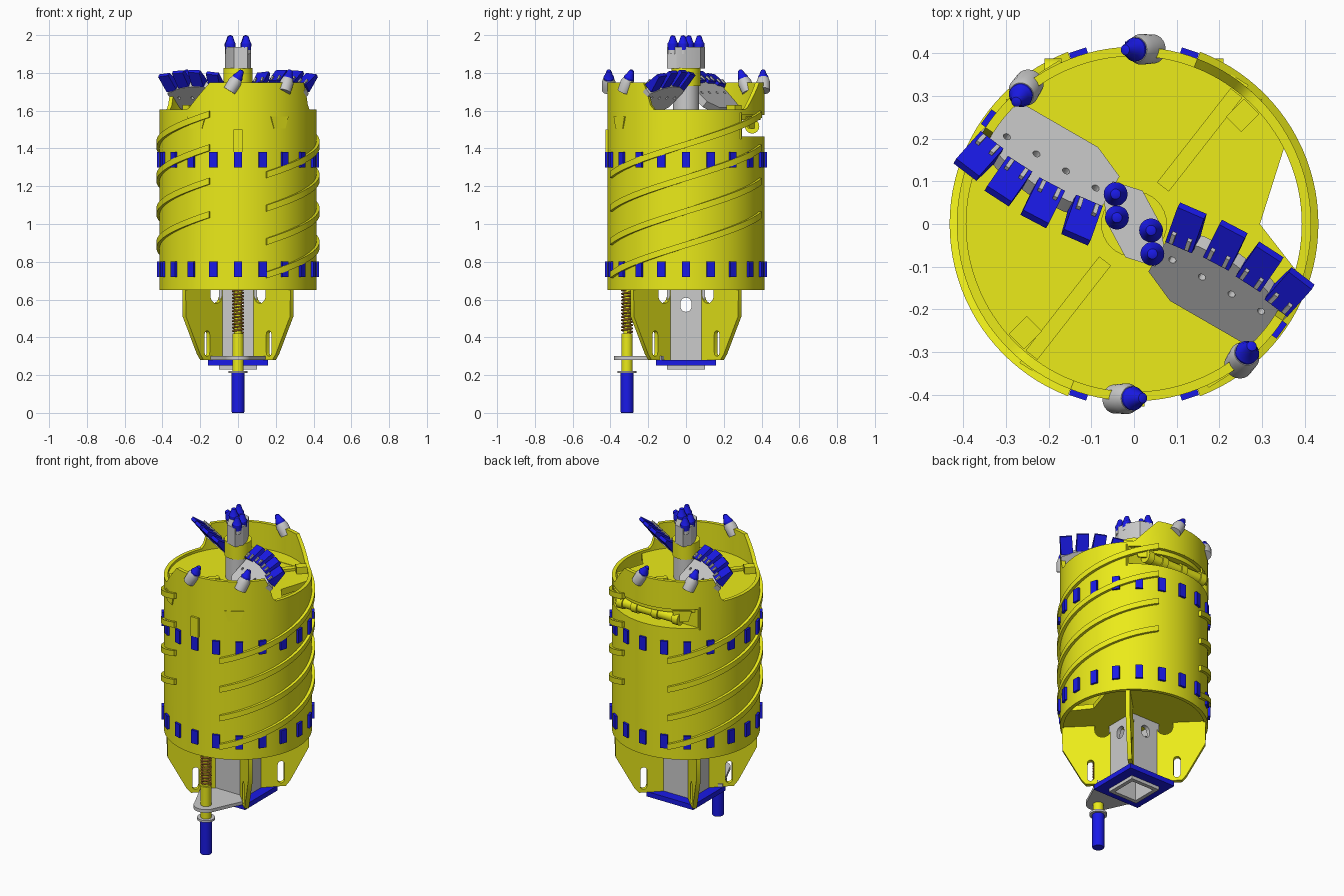
import bpy, bmesh
from math import sin, cos, pi, radians as rad
from mathutils import Matrix, Vector

if "Cube" in bpy.data.objects:
    bpy.data.objects.remove(bpy.data.objects["Cube"])

T = Matrix.Translation
def R(deg, axis='Z'):
    return Matrix.Rotation(rad(deg), 4, axis)

def material(name, col):
    m = bpy.data.materials.new(name)
    m.diffuse_color = (*col, 1)
    m.use_nodes = True
    m.node_tree.nodes["Principled BSDF"].inputs["Base Color"].default_value = m.diffuse_color
    return m
YEL = material("yellow_paint", (0.83, 0.83, 0.01))
BLU = material("blue_paint", (0.01, 0.01, 0.8))
SPR = material("spring_steel", (0.6, 0.24, 0.04))

def finish(ob, mat, M=None, smooth=True):
    if mat:
        ob.data.materials.append(mat)
    if M is not None:
        ob.matrix_world = M
    bpy.ops.object.select_all(action='DESELECT')
    ob.select_set(True)
    bpy.context.view_layer.objects.active = ob
    if ob.type == 'CURVE':
        bpy.ops.object.convert(target='MESH')
        ob = bpy.context.object
    if smooth:
        bpy.ops.object.shade_smooth_by_angle(angle=rad(30))
    return ob

def from_bm(name, bm, mat, M=None, smooth=True):
    bmesh.ops.recalc_face_normals(bm, faces=bm.faces)
    me = bpy.data.meshes.new(name)
    bm.to_mesh(me)
    bm.free()
    ob = bpy.data.objects.new(name, me)
    bpy.context.collection.objects.link(ob)
    return finish(ob, mat, M, smooth)

def curve(name, loops, cyclic=True):
    cu = bpy.data.curves.new(name, 'CURVE')
    for pts in loops:
        s = cu.splines.new('POLY')
        s.points.add(len(pts) - 1)
        for p, c in zip(s.points, pts):
            p.co = (*c, 1) if len(c) == 3 else (*c, 0, 1)
        s.use_cyclic_u = cyclic
    ob = bpy.data.objects.new(name, cu)
    bpy.context.collection.objects.link(ob)
    return ob

def plate(name, loops, thick, mat=None, M=None):
    """Flat plate centred on local z; later loops are holes."""
    ob = curve(name, loops)
    ob.data.dimensions = '2D'
    ob.data.fill_mode = 'BOTH'
    ob.data.extrude = thick / 2
    return finish(ob, mat, M)

def lathe(name, prof, mat=None, M=None, n=32):
    bm = bmesh.new()
    vs = [bm.verts.new((r, 0, z)) for r, z in prof]
    es = [bm.edges.new(p) for p in zip(vs, vs[1:])]
    bmesh.ops.spin(bm, geom=vs + es, axis=(0, 0, 1), cent=(0, 0, 0), steps=n, angle=2 * pi)
    bmesh.ops.remove_doubles(bm, verts=bm.verts, dist=1e-5)
    return from_bm(name, bm, mat, M)

def cyl(name, r, z0, z1, mat=None, M=None, n=32):
    return lathe(name, [(0, z0), (r, z0), (r, z1), (0, z1)], mat, M, n)

def box(name, size, mat=None, M=None, taper=1):
    bm = bmesh.new()
    bmesh.ops.create_cube(bm, size=1)
    for v in bm.verts:
        if v.co.y > 0:
            v.co.z *= taper
        v.co = Vector(a * b for a, b in zip(v.co, size))
    return from_bm(name, bm, mat, M, False)

def arc(r, a0, a1, n, c=(0, 0)):
    return [(c[0] + r * cos(rad(a0 + (a1 - a0) * i / n)),
             c[1] + r * sin(rad(a0 + (a1 - a0) * i / n))) for i in range(n + 1)]

def circle(r, c=(0, 0), n=20):
    return arc(r, 0, 360, n, c)[:-1]

def slot(x, z0, z1, r):
    return arc(r, 180, 360, 10, (x, z0 + r)) + arc(r, 0, 180, 10, (x, z1 - r))

def sweep(name, sections, mat, closed=False):
    """Skin a list of 4-point sections."""
    bm = bmesh.new()
    rows = [[bm.verts.new(p) for p in s] for s in sections]
    for a, b in zip(rows, rows[1:] + (rows[:1] if closed else [])):
        for i in range(4):
            bm.faces.new((a[i], a[(i + 1) % 4], b[(i + 1) % 4], b[i]))
    if not closed:
        bm.faces.new(rows[0])
        bm.faces.new(rows[-1])
    return from_bm(name, bm, mat)

def section(a, r0, r1, z0, z1):
    c, s = cos(rad(a)), sin(rad(a))
    return [(r * c, r * s, z) for r, z in ((r0, z0), (r1, z0), (r1, z1), (r0, z1))]

# Barrel shell: rim rises into two tall walls, front and back
def rim(a):
    a = (a + 180) % 180          # front wall runs from 45 to 150 in this range
    return 1.605 + 0.145 * max(0, min(1, (a - 50) / 19, (154 - a) / 6))
barrel = sweep("barrel", [section(a, 0.393, 0.415, 0.65, rim(a)) for a in range(0, 360, 3)], YEL, True)

# Hinge pocket cut in the back of the barrel
cutter = box("pocket_cutter", (0.58, 0.3, 0.12), None, T((0, 0.44, 1.52)))
cutter.hide_render = True
mod = barrel.modifiers.new("pocket", 'BOOLEAN')
mod.operation, mod.object = 'DIFFERENCE', cutter
bpy.context.view_layer.objects.active = barrel
bpy.ops.object.modifier_apply(modifier="pocket")
bpy.data.objects.remove(cutter)
box("pocket_wall", (0.6, 0.015, 0.14), YEL, T((0, 0.285, 1.52)))
for z in (1.455, 1.585):
    plate("pocket_ledge", [arc(0.415, 45, 135, 24)], 0.015, YEL, T((0, 0, z)))
HX = T((0, 0.35, 1.517)) @ R(90, 'Y')
cyl("hinge_tube", 0.03, -0.2, 0.2, YEL, HX)
for x in (-0.21, -0.07, 0.07, 0.17):
    cyl("hinge_collar", 0.038, x, x + 0.04, YEL, HX)

# Floors with the side notch
floor = arc(0.395, 27, 344, 80) + [(0.295, 0)]
plate("digging_floor", [floor], 0.04, YEL, T((0, 0, 1.57)))
plate("drive_floor", [floor], 0.03, YEL, T((0, 0, 0.67)))

# Wear pads and spiral ribs
for z in (0.76, 1.34):
    for i in range(20):
        box("wear_pad", (0.02, 0.042, 0.082), BLU, R(18 * i) @ T((0.418, 0, z)))
for base in (0, 180):
    for k in range(4):
        secs = []
        for i in range(41):
            z = 0.73 + 0.177 * k + 0.32 * i / 40
            secs.append(section(base - 69 + 138 * i / 40, 0.41, 0.432, z - 0.017, z + 0.017))
        sweep("spiral_rib", secs, YEL)

# Front latch cover and lug plates
box("latch_cover", (0.05, 0.03, 0.12), YEL, T((0, -0.412, 1.44)))
for a in (-122, -58, 58, 122):
    plate("rim_lug", [[(-0.055, 0.03), (-0.035, -0.035), (0.035, -0.035), (0.055, 0.03)]], 0.01,
          YEL, R(a + 90) @ T((0, -0.413, 1.54)) @ R(90, 'X'))

def bullet(base, tip, s=1.0):
    d = Vector(tip) - Vector(base)
    return T(base) @ d.to_track_quat('Z', 'Y').to_matrix().to_4x4() @ Matrix.Scale(s, 4)
TIP = [(0, 0.05), (0.026, 0.05), (0.028, 0.085), (0.022, 0.095), (0.012, 0.125), (0, 0.13)]

for turn in (0, 180):
    H = R(turn)
    # Sloped digging blade with bolt holes
    S = H @ R(-30) @ T((0, 0, 1.695)) @ R(43, 'X')
    outline = [(0.085, 0.035), (0.16, 0.06), (0.25, 0.068), (0.34, 0.05), (0.42, 0.012),
               (0.405, -0.06), (0.37, -0.137), (0.163, -0.137), (0.085, -0.09)]
    holes = [circle(0.009, (u, -0.02), 12) for u in (0.12, 0.2, 0.28, 0.36)]
    plate("digging_blade", [outline] + holes, 0.04, None, S)
    # Flat teeth
    for u, v, a in ((0.11, 0.09, 9), (0.21, 0.105, 3), (0.305, 0.1, -4), (0.395, 0.078, -10)):
        P = S @ T((u, v, 0.01)) @ R(a)
        box("flat_tooth", (0.068, 0.1, 0.055), BLU, P, 0.35)
        for x in (-0.02, 0.02):
            box("tooth_stud", (0.01, 0.03, 0.012), None, P @ T((x, -0.03, 0.026)))
    # Bullet teeth on the rim
    for b, t in (((-0.045, -0.41, 1.705), (0.02, -0.408, 1.81)),
                 ((0.245, -0.33, 1.70), (0.275, -0.287, 1.81))):
        M = H @ bullet(b, t)
        lathe("tooth_holder", [(0, 0), (0.034, 0), (0.036, 0.055), (0.029, 0.075), (0, 0.075)], None, M)
        lathe("bullet_tip", TIP, BLU, M, 20)
    # Floor door bar and stop block
    box("door_bar", (0.28, 0.035, 0.025), YEL, H @ R(52) @ T((0.25, 0, 1.592)))
    box("door_stop", (0.06, 0.05, 0.06), YEL, H @ R(45) @ T((0.36, 0, 1.6)))
    # Pilot teeth
    for x, y in ((-0.043, 0.07), (-0.04, 0.015)):
        M = H @ bullet((x, y, 1.87), (x, y, 2))
        cyl("pilot_socket", 0.026, 0.03, 0.085, None, M, 20)
        lathe("pilot_tip", TIP, BLU, M, 20)

# Centre pilot
cyl("pilot_stem", 0.07, 1.58, 1.74)
cyl("pilot_sleeve", 0.077, 1.73, 1.825, YEL)
half = [(-0.05, 0.1), (0.02, 0.078), (0.062, 0.0), (0.07, -0.05)]
plate("pilot_block", [half + [(-x, -y) for x, y in half]], 0.115, None, T((0, 0, 1.88)))

# Drive box, collar and gussets
for a in range(0, 360, 90):
    F = R(a) @ T((0, -0.088, 0)) @ R(90, 'X')
    plate("drive_box_wall", [[(-0.1, 0.23), (0.1, 0.23), (0.1, 0.66), (-0.1, 0.66)],
                             slot(0, 0.535, 0.61, 0.03)], 0.024, None, F)
    gusset = [(0.13, 0.28), (0.27, 0.28), (0.295, 0.31), (0.402, 0.51), (0.405, 0.66), (0.22, 0.66)]
    gusset += arc(0.045, 0, -180, 10, (0.175, 0.625)) + [(0.13, 0.66)]
    plate("gusset", [gusset, slot(0.243, 0.3, 0.435, 0.019)], 0.025, YEL, R(a + 45) @ R(90, 'X'))
def square(h):
    return [(-h, -h), (h, -h), (h, h), (-h, h)]
plate("drive_collar", [square(0.16), square(0.1)], 0.03, BLU, T((0, 0, 0.265)))

# Release rod, guide plate and spring
ROD = T((0, -0.312, 0))
guide = arc(0.07, 195, 345, 16, (0, -0.312)) + [(0.16, -0.13), (0.1, -0.1), (-0.1, -0.1), (-0.16, -0.13)]
plate("guide_plate", [guide], 0.02, None, T((0, 0, 0.29)))
lathe("release_button", [(0, 0), (0.031, 0), (0.034, 0.005), (0.034, 0.21), (0, 0.21)], BLU, ROD)
cyl("rod_washer", 0.05, 0.21, 0.223, None, ROD)
cyl("rod_sleeve", 0.03, 0.22, 0.42, YEL, ROD)
cyl("rod_core", 0.02, 0.42, 0.66, YEL, ROD)
coil = [(0.027 * cos(t * pi / 8), 0.027 * sin(t * pi / 8), 0.425 + 0.228 * t / 208) for t in range(209)]
spring = curve("spring", [coil], False)
spring.data.dimensions = '3D'
spring.data.bevel_depth = 0.0055
spring.data.bevel_resolution = 1
finish(spring, SPR, ROD)
